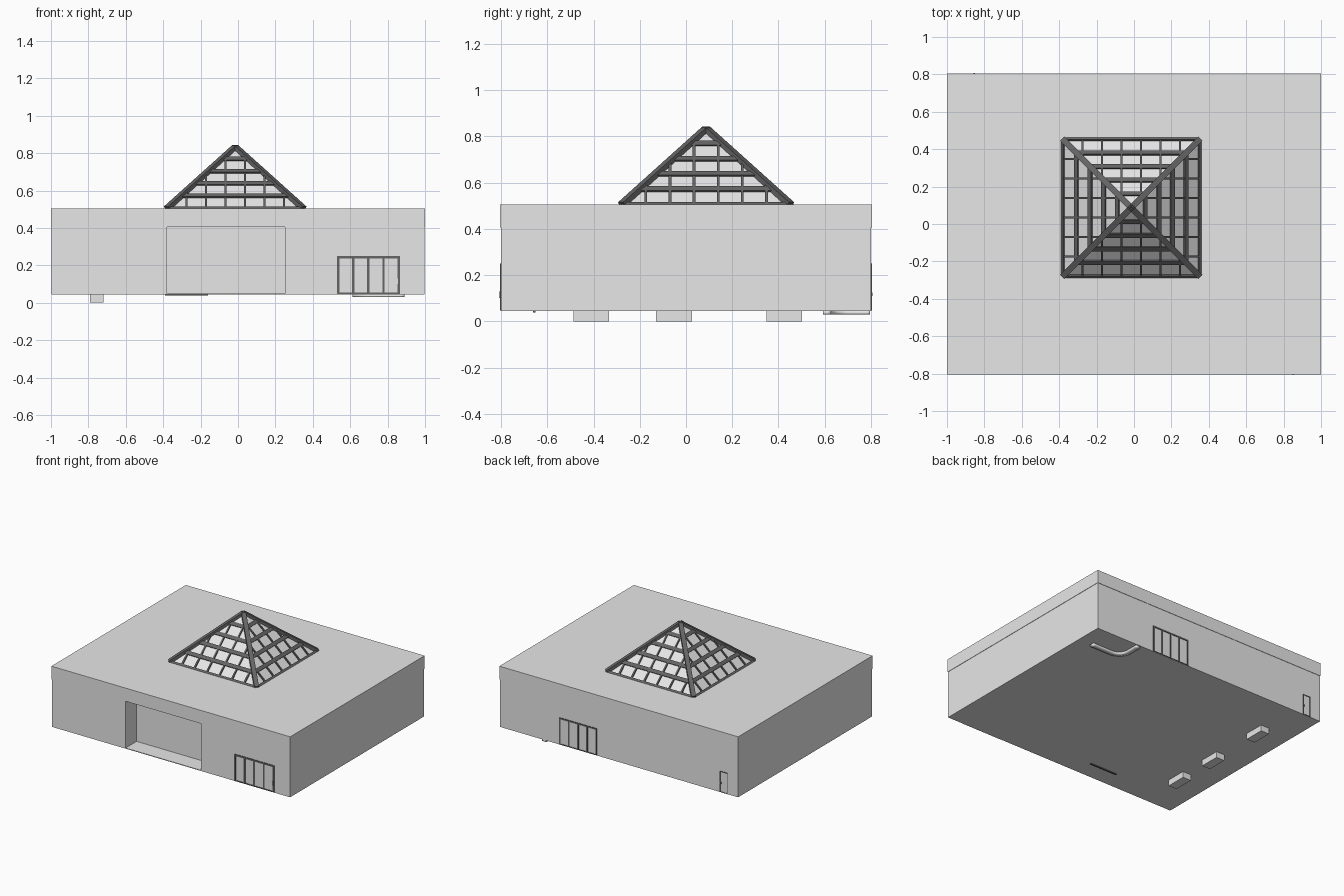
import bpy
import bmesh
from math import pi
from mathutils import Matrix, Vector

old = bpy.data.objects.get("Cube")
if old:
    bpy.data.objects.remove(old)


def material(name, value):
    m = bpy.data.materials.new(name)
    m.use_nodes = True
    color = (value, value, value, 1)
    m.diffuse_color = color
    m.node_tree.nodes["Principled BSDF"].inputs["Base Color"].default_value = color
    return m


PALE = material("pale grey", 0.8)
DARK = material("dark grey metal", 0.13)


def finish(bm, name, mat):
    bmesh.ops.recalc_face_normals(bm, faces=bm.faces)
    mesh = bpy.data.meshes.new(name)
    bm.to_mesh(mesh)
    bm.free()
    mesh.materials.append(mat)
    ob = bpy.data.objects.new(name, mesh)
    bpy.context.collection.objects.link(ob)
    return ob


def add_box(bm, x, y, z):
    size = Matrix.Diagonal((x[1] - x[0], y[1] - y[0], z[1] - z[0], 1))
    centre = Vector((sum(x), sum(y), sum(z))) / 2
    bmesh.ops.create_cube(bm, size=1, matrix=Matrix.Translation(centre) @ size)


def box(name, mat, x, y, z):
    bm = bmesh.new()
    add_box(bm, x, y, z)
    return finish(bm, name, mat)


def add_bar(bm, start, end, width, depth, normal):
    """Square bar between two points, its outer side facing the normal."""
    along = end - start
    x = along.normalized()
    y = normal.cross(x).normalized()
    z = x.cross(y)
    turn = Matrix((x, y, z)).transposed().to_4x4()
    size = Matrix.Diagonal((along.length, width, depth, 1))
    bmesh.ops.create_cube(
        bm, size=1, matrix=Matrix.Translation((start + end) / 2) @ turn @ size)


def extrude_profile(name, mat, points, low, high):
    bm = bmesh.new()
    face = bm.faces.new([bm.verts.new((x, y, low)) for x, y in points])
    made = bmesh.ops.extrude_face_region(bm, geom=[face])["geom"]
    bmesh.ops.translate(bm, vec=(0, 0, high - low),
                        verts=[v for v in made if isinstance(v, bmesh.types.BMVert)])
    return finish(bm, name, mat)


# Building: floor, walls with the recessed entrance, and roof slab
FLOOR, EAVES, ROOF = 0.045, 0.405, 0.505
W, D = 0.997, 0.801
box("floor_slab", PALE, (-W, W), (-D, D), (FLOOR, 0.05))
extrude_profile("walls", PALE, [
    (-W, -D), (-0.38, -D), (-0.38, -0.67), (0.25, -0.67),
    (0.25, -D), (W, -D), (W, D), (-W, D)], 0.05, EAVES)
box("roof_slab", PALE, (-1, 1), (-0.804, 0.804), (EAVES, ROOF))

# Roof pyramid: glazing with a metal grid on each of the four sides
CENTRE = Vector((-0.015, 0.087, ROOF))
HALF, RISE, ROWS, COLUMNS = 0.365, 0.328, 5, 7
bm = bmesh.new()
bmesh.ops.create_cone(
    bm, cap_ends=True, segments=4, radius1=(HALF - 0.004) * 2 ** 0.5, radius2=0,
    depth=RISE, matrix=Matrix.Translation(CENTRE + Vector((0, 0, RISE / 2)))
    @ Matrix.Rotation(pi / 4, 4, "Z"))
finish(bm, "pyramid_glazing", PALE)


def on_slope(u, t):
    """Point on the front slope: u across, t from base to apex."""
    return Vector((u, -HALF * (1 - t), RISE * t))


bm = bmesh.new()
normal = Vector((0, -RISE, HALF)).normalized()
for row in range(ROWS):
    t = row / ROWS
    reach = HALF * (1 - t)
    wide = 0.027 if row else 0.016
    add_bar(bm, on_slope(-reach, t), on_slope(reach, t), wide, 0.014, normal)
for column in range(1, COLUMNS):
    u = HALF * (2 * column / COLUMNS - 1)
    add_bar(bm, on_slope(u, 0), on_slope(u, 1 - abs(u) / HALF), 0.012, 0.012, normal)
add_bar(bm, on_slope(-HALF, 0), on_slope(0, 1), 0.032, 0.024, Vector((-1, -1, 1)))
side = bm.verts[:] + bm.edges[:] + bm.faces[:]
for quarter in range(1, 4):
    copy = bmesh.ops.duplicate(bm, geom=side)["geom"]
    bmesh.ops.rotate(bm, cent=(0, 0, 0), matrix=Matrix.Rotation(quarter * pi / 2, 3, "Z"),
                     verts=[v for v in copy if isinstance(v, bmesh.types.BMVert)])
bmesh.ops.translate(bm, vec=CENTRE, verts=bm.verts)
finish(bm, "pyramid_frame", DARK)


# Glazed doors: thin metal surround with upright bars
def door_frame(name, left, right, top, panels, face_y, bar):
    bm = bmesh.new()
    y = (face_y - 0.004, face_y + 0.004)
    for i in range(panels + 1):
        x = left + bar / 2 + (right - left - bar) * i / panels
        add_box(bm, (x - bar / 2, x + bar / 2), y, (0.05, top))
    add_box(bm, (left, right), y, (top - bar, top))
    add_box(bm, (left, right), y, (0.047, 0.047 + bar / 2))
    return finish(bm, name, DARK)


door_frame("front_door_frame", 0.53, 0.865, 0.25, 4, -D, 0.013)
door_frame("back_door_frame", 0.185, 0.50, 0.25, 4, D, 0.011)
door_frame("service_door_frame", -0.91, -0.845, 0.205, 1, D, 0.005)
box("front_door_handle", PALE, (0.848, 0.856), (-0.808, -0.80), (0.10, 0.13))
box("service_door_handle", DARK, (-0.858, -0.85), (0.80, 0.806), (0.11, 0.125))

# Underside: three blocks, entrance sill and the curved counter base
for i, y in enumerate((-0.41, -0.052, 0.425)):
    box(f"support_block_{i + 1}", PALE, (-0.79, -0.72), (y - 0.077, y + 0.077), (0, FLOOR))
box("entrance_sill", DARK, (-0.39, -0.16), (-0.662, -0.65), (0.039, FLOOR))

curve = bpy.data.curves.new("counter_base", "CURVE")
curve.dimensions = "3D"
spline = curve.splines.new("BEZIER")
path = [((0.89, 0.61), (-0.05, 0)), ((0.72, 0.61), (-0.05, 0)),
        ((0.63, 0.70), (0, 0.05)), ((0.63, 0.795), (0, 0.03))]
spline.bezier_points.add(len(path) - 1)
for point, ((x, y), (dx, dy)) in zip(spline.bezier_points, path):
    point.co = (x, y, 0.0375)
    point.handle_left = (x - dx, y - dy, 0.0375)
    point.handle_right = (x + dx, y + dy, 0.0375)
curve.resolution_u = 8
curve.extrude = 0.0075
counter = bpy.data.objects.new("counter_base", curve)
bpy.context.collection.objects.link(counter)
curve.materials.append(PALE)
thickness = counter.modifiers.new("thickness", "SOLIDIFY")
thickness.thickness = 0.035
thickness.offset = 0
